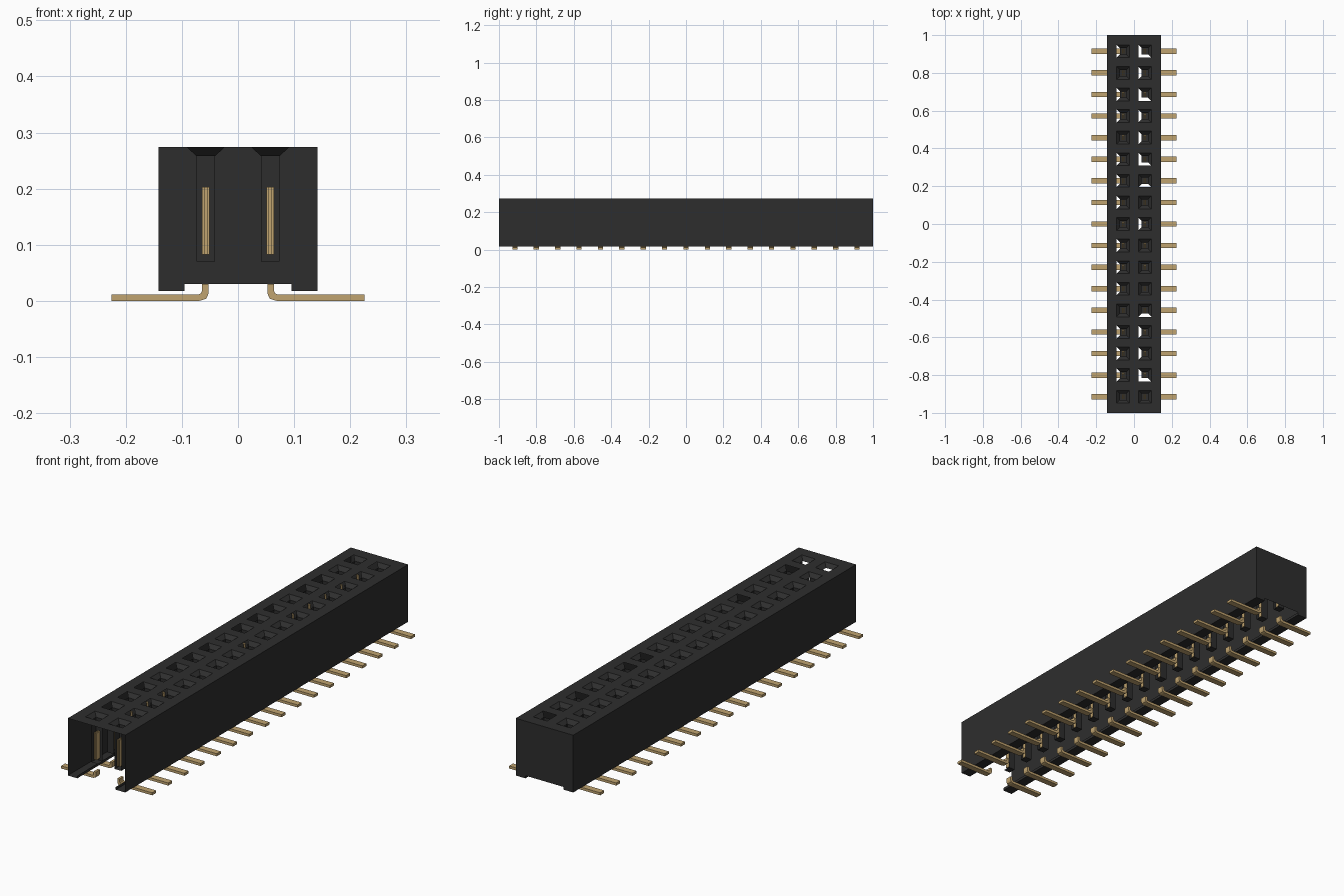
import bpy, bmesh

cube = bpy.data.objects.get("Cube")
if cube:
    bpy.data.objects.remove(cube, do_unlink=True)


def material(name, rgb, metallic=0.0):
    m = bpy.data.materials.new(name)
    m.use_nodes = True
    m.diffuse_color = (*rgb, 1)
    m.node_tree.nodes["Principled BSDF"].inputs["Base Color"].default_value = (*rgb, 1)
    return m


BLACK = material("black plastic", (0.027, 0.027, 0.027))
GOLD = material("gold plating", (0.53, 0.37, 0.16))

ROWS, PITCH, COL = 17, 0.1143, 0.0575
W, TOP, BASE, RECESS, LIP = 0.142, 0.274, 0.018, 0.03, 0.095
HOLE, TUBE, FUNNEL_Z, TUBE_Z = 0.034, 0.0165, 0.258, 0.07
ROW_Y = [(i - (ROWS - 1) / 2) * PITCH for i in range(ROWS)]


def face(bm, *pts):
    return bm.faces.new([bm.verts.new(p) for p in pts])


def finish(bm, name, mat):
    bmesh.ops.remove_doubles(bm, verts=bm.verts, dist=0.0002)
    me = bpy.data.meshes.new(name)
    bm.to_mesh(me)
    bm.free()
    me.materials.append(mat)
    ob = bpy.data.objects.new(name, me)
    bpy.context.collection.objects.link(ob)
    return ob


# Housing shell: top sheet with square openings, open front and open recess
bm = bmesh.new()
xs = [-W, -COL - HOLE, -COL + HOLE, COL - HOLE, COL + HOLE, W]
ys = [-1] + [y + s * HOLE for y in ROW_Y for s in (-1, 1)] + [1]
for i in range(len(xs) - 1):
    for j in range(len(ys) - 1):
        if i % 2 and j % 2:
            continue
        face(bm, (xs[i], ys[j], TOP), (xs[i + 1], ys[j], TOP),
             (xs[i + 1], ys[j + 1], TOP), (xs[i], ys[j + 1], TOP))
# Side walls, bottom lips and recess steps
for s in (-1, 1):
    profile = [(W, TOP), (W, BASE), (LIP, BASE), (LIP, RECESS)]
    for (xa, za), (xb, zb) in zip(profile, profile[1:]):
        pts = [(s * xa, -1, za), (s * xb, -1, zb), (s * xb, 1, zb), (s * xa, 1, za)]
        face(bm, *(pts if s > 0 else pts[::-1]))
# Closed back end with the notch under it
face(bm, (W, 1, TOP), (W, 1, BASE), (LIP, 1, BASE), (LIP, 1, RECESS),
     (-LIP, 1, RECESS), (-LIP, 1, BASE), (-W, 1, BASE), (-W, 1, TOP))
finish(bm, "housing_shell", BLACK)

# Sockets: tapered mouth and square well. Letters mark the open mouth sides
# from front to back: L left side, F front side, B both, - none
OPEN = {-1: "-LLL-LLL-LLL-LL".ljust(15, "-") + "-L",
        1: "-BLLF---L-" + "-FBLLBLB"[1:]}
OPEN[-1] = "-LLL-LLL-LLL-LL-L"
bm = bmesh.new()
corners = [(-1, -1), (1, -1), (1, 1), (-1, 1)]   # edges: front, right, back, left
for s in (-1, 1):
    for r, y in enumerate(ROW_Y):
        def ring(h, z):
            return [(s * COL + a * h, y + b * h, z) for a, b in corners]
        mouth, neck, floor = ring(HOLE, TOP), ring(TUBE, FUNNEL_Z), ring(TUBE, TUBE_Z)
        mark = OPEN[s][r]
        for k in range(4):
            n = (k + 1) % 4
            if not ((k == 3 and mark in "LB") or (k == 0 and mark in "FB")):
                face(bm, mouth[k], mouth[n], neck[n], neck[k])
            if not ((k == 0 and r == 0) or (k == 1 and s < 0)):
                face(bm, neck[k], neck[n], floor[n], floor[k])
        face(bm, *floor)
finish(bm, "sockets", BLACK)


def prism(bm, outline, axis, a, b):
    """Extrude a closed outline along y (axis 1) or z (axis 2)."""
    def put(p, t):
        return (p[0], t, p[1]) if axis == 1 else (p[0], p[1], t)
    va = [bm.verts.new(put(p, a)) for p in outline]
    vb = [bm.verts.new(put(p, b)) for p in outline]
    n = len(outline)
    fs = [bm.faces.new(va), bm.faces.new(vb[::-1])]
    fs += [bm.faces.new((va[i], vb[i], vb[(i + 1) % n], va[(i + 1) % n])) for i in range(n)]
    bmesh.ops.recalc_face_normals(bm, faces=fs)


# Bent surface-mount feet and the U-shaped spring contacts
FOOT = [(0.053, RECESS), (0.053, 0.012), (0.0565, 0.004), (0.065, 0.001), (0.07, 0),
        (0.225, 0), (0.225, 0.0115), (0.07, 0.0115), (0.066, 0.0135), (0.064, 0.018),
        (0.064, RECESS)]
U = [(-0.0065, -0.013), (-0.002, -0.013), (-0.002, 0.009), (0.002, 0.009),
     (0.002, -0.013), (0.0065, -0.013), (0.0065, 0.013), (-0.0065, 0.013)]
feet, contacts = bmesh.new(), bmesh.new()
for s in (-1, 1):
    for y in ROW_Y:
        prism(feet, [(s * x, z) for x, z in FOOT], 1, y - 0.014, y + 0.014)
        prism(contacts, [(s * COL + x, y + v) for x, v in U], 2, 0.083, 0.203)
finish(feet, "solder_feet", GOLD)
finish(contacts, "spring_contacts", GOLD)
